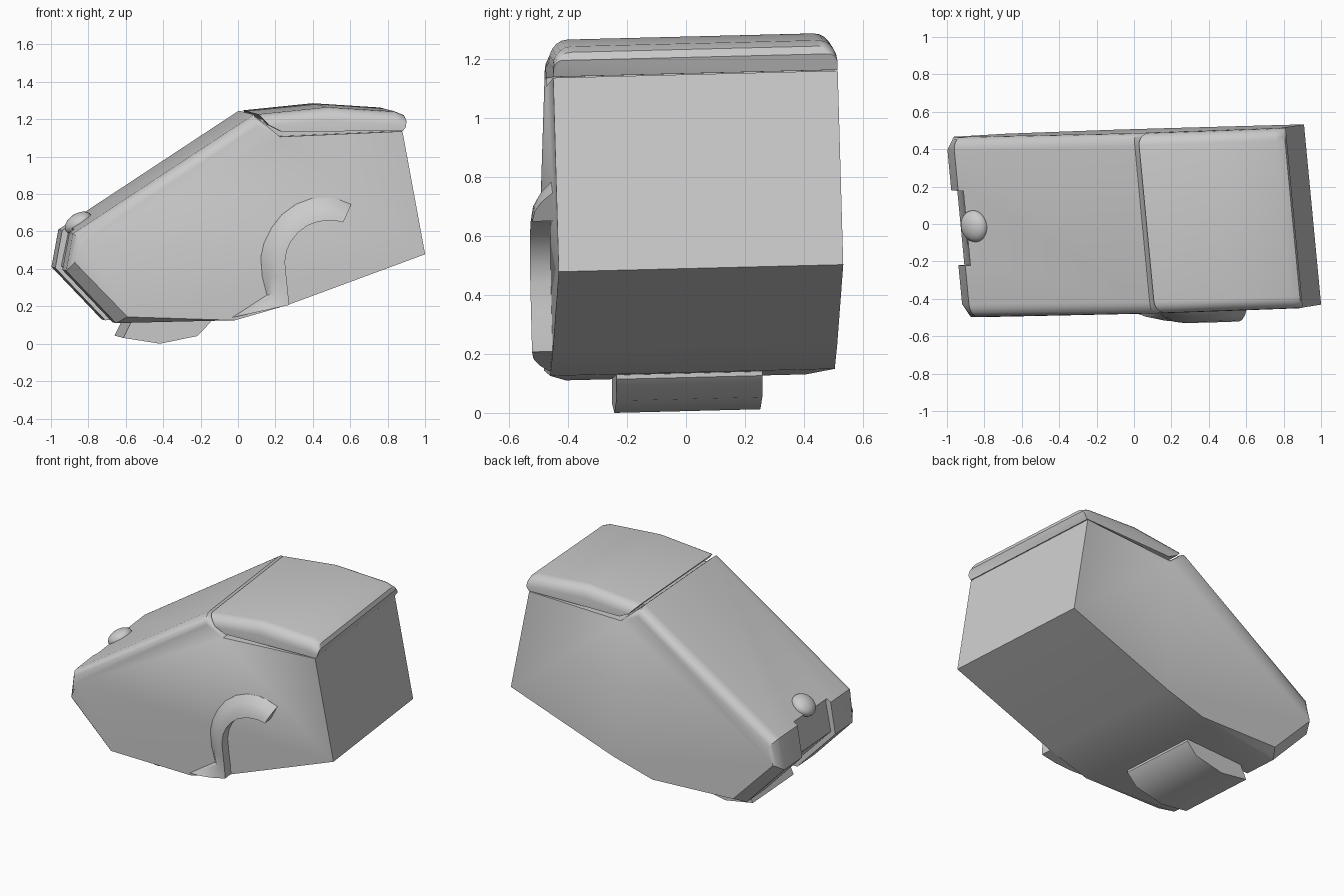
import bpy, bmesh, math
from mathutils import Vector, Matrix

if "Cube" in bpy.data.objects:
    bpy.data.objects.remove(bpy.data.objects["Cube"])


def skew(u, v, w):
    # the whole model stands slightly skewed to the axes
    return Vector((u - 0.095 * v, v + 0.036 * u - 0.022 * (w - 0.6), w + 0.025 * v))


def finish(name, bm, angle=35):
    bmesh.ops.remove_doubles(bm, verts=bm.verts, dist=0.0004)
    for vert in bm.verts:
        vert.co = skew(*vert.co)
    bmesh.ops.recalc_face_normals(bm, faces=bm.faces)
    mesh = bpy.data.meshes.new(name)
    bm.to_mesh(mesh)
    bm.free()
    obj = bpy.data.objects.new(name, mesh)
    bpy.context.collection.objects.link(obj)
    smooth(obj, angle)
    return obj


def smooth(obj, angle=35):
    bpy.ops.object.select_all(action='DESELECT')
    obj.select_set(True)
    bpy.context.view_layer.objects.active = obj
    bpy.ops.object.shade_smooth_by_angle(angle=math.radians(angle))


def bridge(bm, rings, closed=True):
    rows = [[bm.verts.new(p) for p in ring] for ring in rings]
    n = len(rows[0])
    for a, b in zip(rows, rows[1:]):
        for i in range(n):
            j = (i + 1) % n
            bm.faces.new((a[i], a[j], b[j], b[i]))
    bm.faces.new(rows[0])
    bm.faces.new(rows[-1])


def slab(name, pts, v0, v1, steps=5):
    # side profile carried across the width; each point is
    # (u, w) or (u, w, du, dw, r, rounded) to soften its side edge
    pts = [tuple(p) + (0, 0, 0, False) if len(p) == 2 else p for p in pts]
    half = []
    for k in range(steps + 1):
        t = k / steps
        a = t * math.pi / 2
        ring = []
        for u, w, du, dw, r, rounded in pts:
            ins = 1 - math.sin(a) if rounded else 1 - t
            dv = 1 - math.cos(a) if rounded else t
            ring.append((u + du * ins, w + dw * ins, r * dv))
        half.append(ring)
    rings = [[(u, v0 + d, w) for u, w, d in ring] for ring in half]
    rings += [[(u, v1 - d, w) for u, w, d in ring] for ring in reversed(half)]
    bm = bmesh.new()
    bridge(bm, rings)
    return finish(name, bm)


V0, V1 = -0.468, 0.496

# main body: sloped nose, rounded upper edges, chamfered lower nose edges
body = slab("body", [
    (0.956, 0.49), (0.835, 1.147), (0.18, 1.118),
    (0.045, 1.235, 0.015, -0.06, 0.065, True),
    (-0.92, 0.60, 0.045, -0.05, 0.07, True),
    (-0.957, 0.40, 0.04, 0.045, 0.07, False),
    (-0.69, 0.12, 0.055, 0.035, 0.075, False),
    (-0.06, 0.137), (0.22, 0.218)], V0, V1)

# shallow recess across the middle of the nose
cutter = slab("nose_recess_cutter", [
    (-0.91, 0.66), (-0.885, 0.60), (-0.925, 0.41), (-0.655, 0.13),
    (-0.68, 0.05), (-1.1, 0.30), (-1.1, 0.66)], -0.19, 0.21, 1)
cutter.hide_render = True
mod = body.modifiers.new("recess", 'BOOLEAN')
mod.operation = 'DIFFERENCE'
mod.solver = 'EXACT'
mod.object = cutter
bpy.context.view_layer.objects.active = body
bpy.ops.object.modifier_apply(modifier=mod.name)
bpy.data.objects.remove(cutter)
smooth(body)

# roof cap with rolled sides and rounded rear lip
slab("roof_cap", [
    (0.068, 1.237, 0.06, -0.06, 0.065, True),
    (0.44, 1.275, 0, -0.075, 0.065, True),
    (0.80, 1.252, 0, -0.07, 0.065, True),
    (0.848, 1.232, 0, -0.055, 0.065, True),
    (0.858, 1.205, -0.005, -0.035, 0.03, True),
    (0.838, 1.15), (0.19, 1.145), (0.12, 1.18)], V0, V1)

# narrower core closing the gap under the cap
slab("roof_core", [(0.07, 1.21), (0.80, 1.21), (0.80, 1.10), (0.10, 1.10)], -0.36, 0.39, 1)

# foot under the nose
slab("foot", [(-0.58, 0.15), (-0.636, 0.037), (-0.44, 0.006), (-0.24, 0.047),
              (-0.17, 0.12), (-0.17, 0.15)], -0.24, 0.255, 1)

# hooked arch on the front side: (outer, inner) points along the hook
hook = [((-0.03, 0.14), (0.265, 0.208)), ((0.155, 0.26), (0.262, 0.27)),
        ((0.13, 0.36), (0.253, 0.35)), ((0.122, 0.46), (0.245, 0.44)),
        ((0.14, 0.54), (0.255, 0.50)), ((0.18, 0.62), (0.278, 0.55)),
        ((0.235, 0.69), (0.315, 0.595)), ((0.31, 0.745), (0.36, 0.63)),
        ((0.39, 0.775), (0.41, 0.65)), ((0.48, 0.782), (0.46, 0.66)),
        ((0.54, 0.77), (0.51, 0.66)), ((0.605, 0.745), (0.555, 0.65))]
section = [(0, -0.45), (0, -0.469), (0.3, -0.505), (0.65, -0.53), (1, -0.538), (1, -0.45)]
rings = []
for o, i in hook:
    rings.append([(o[0] + (i[0] - o[0]) * s - 0.045, v, o[1] + (i[1] - o[1]) * s + 0.012)
                  for s, v in section])
bm = bmesh.new()
bridge(bm, rings)
finish("side_arch", bm, 40)

# button on the sloped nose
bm = bmesh.new()
place = (Matrix.Translation((-0.852, 0.02, 0.645))
         @ Matrix.Rotation(-math.atan2(0.635, 0.965), 4, 'Y')
         @ Matrix.Diagonal((0.08, 0.085, 0.05, 1)))
bmesh.ops.create_uvsphere(bm, u_segments=24, v_segments=14, radius=1, matrix=place)
finish("nose_button", bm, 60)
